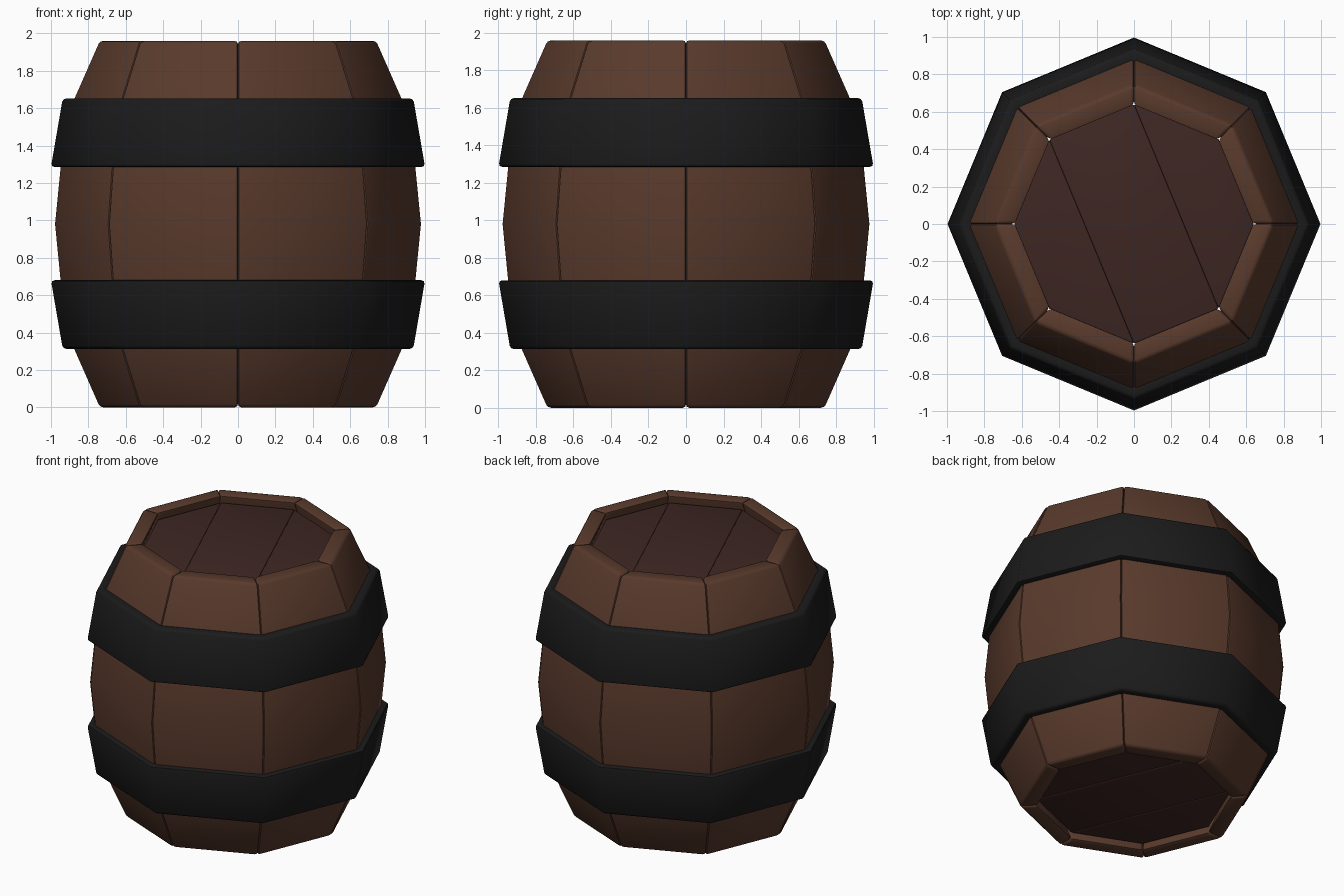
import bpy, bmesh, math
from math import pi, sin, cos

if "Cube" in bpy.data.objects:
    bpy.data.objects.remove(bpy.data.objects["Cube"])

def material(name, rgb):
    m = bpy.data.materials.new(name)
    m.diffuse_color = (*rgb, 1)
    m.use_nodes = True
    m.node_tree.nodes["Principled BSDF"].inputs["Base Color"].default_value = m.diffuse_color
    return m

WOOD = material("stave_wood", (0.10, 0.042, 0.025))
DARK = material("lid_wood", (0.048, 0.020, 0.017))
IRON = material("iron", (0.011, 0.011, 0.011))

def polar(r, k, z):
    a = k * pi / 4
    return (r * cos(a), r * sin(a), z)

def finish(name, bm, mat, width):
    bmesh.ops.recalc_face_normals(bm, faces=bm.faces)
    me = bpy.data.meshes.new(name)
    bm.to_mesh(me)
    bm.free()
    ob = bpy.data.objects.new(name, me)
    bpy.context.collection.objects.link(ob)
    me.materials.append(mat)
    b = ob.modifiers.new("bevel", 'BEVEL')
    b.width, b.segments, b.limit_method = width, 2, 'ANGLE'
    b.angle_limit = math.radians(50)
    bpy.ops.object.select_all(action='DESELECT')
    ob.select_set(True)
    bpy.context.view_layer.objects.active = ob
    bpy.ops.object.modifier_apply(modifier="bevel")
    bpy.ops.object.shade_smooth_by_angle(angle=math.radians(46))
    return ob

# Eight bulging staves, each spanning one side of the octagon
profile = [(0.745, 0), (0.93, 0.42), (0.985, 0.98), (0.93, 1.54), (0.745, 1.96)]
for k in range(8):
    bm = bmesh.new()
    rows = [[bm.verts.new(polar(r - t, k + s, z))
             for t, s in ((0, 0), (0, 1), (0.115, 1), (0.115, 0))] for r, z in profile]
    for a, b in zip(rows, rows[1:]):
        for i in range(4):
            j = (i + 1) % 4
            bm.faces.new((a[i], a[j], b[j], b[i]))
    bm.faces.new(rows[0])
    bm.faces.new(rows[-1])
    finish(f"stave_{k + 1}", bm, WOOD, 0.018)

# Octagonal iron hoops, mirrored about the middle height
for name, flip in (("upper_hoop", False), ("lower_hoop", True)):
    section = [(1.0, 1.285), (0.937, 1.652), (0.85, 1.652), (0.92, 1.285)]
    bm = bmesh.new()
    rows = [[bm.verts.new(polar(r, k, 1.965 - z if flip else z)) for r, z in section]
            for k in range(8)]
    for k in range(8):
        a, b = rows[k], rows[(k + 1) % 8]
        for i in range(4):
            j = (i + 1) % 4
            bm.faces.new((a[i], a[j], b[j], b[i]))
    finish(name, bm, IRON, 0.018)

# Recessed lids of three planks, seams parallel to two octagon sides
for end, z0, z1 in (("top", 1.83, 1.91), ("bottom", 0.05, 0.13)):
    for n, corners in enumerate(((3, 4, 5, 6), (2, 3, 6, 7), (7, 0, 1, 2))):
        bm = bmesh.new()
        lo, hi = [[bm.verts.new(polar(0.64, c, z)) for c in corners] for z in (z0, z1)]
        bm.faces.new(lo)
        bm.faces.new(hi)
        for i in range(4):
            j = (i + 1) % 4
            bm.faces.new((lo[i], lo[j], hi[j], hi[i]))
        finish(f"{end}_plank_{n + 1}", bm, DARK, 0.008)
